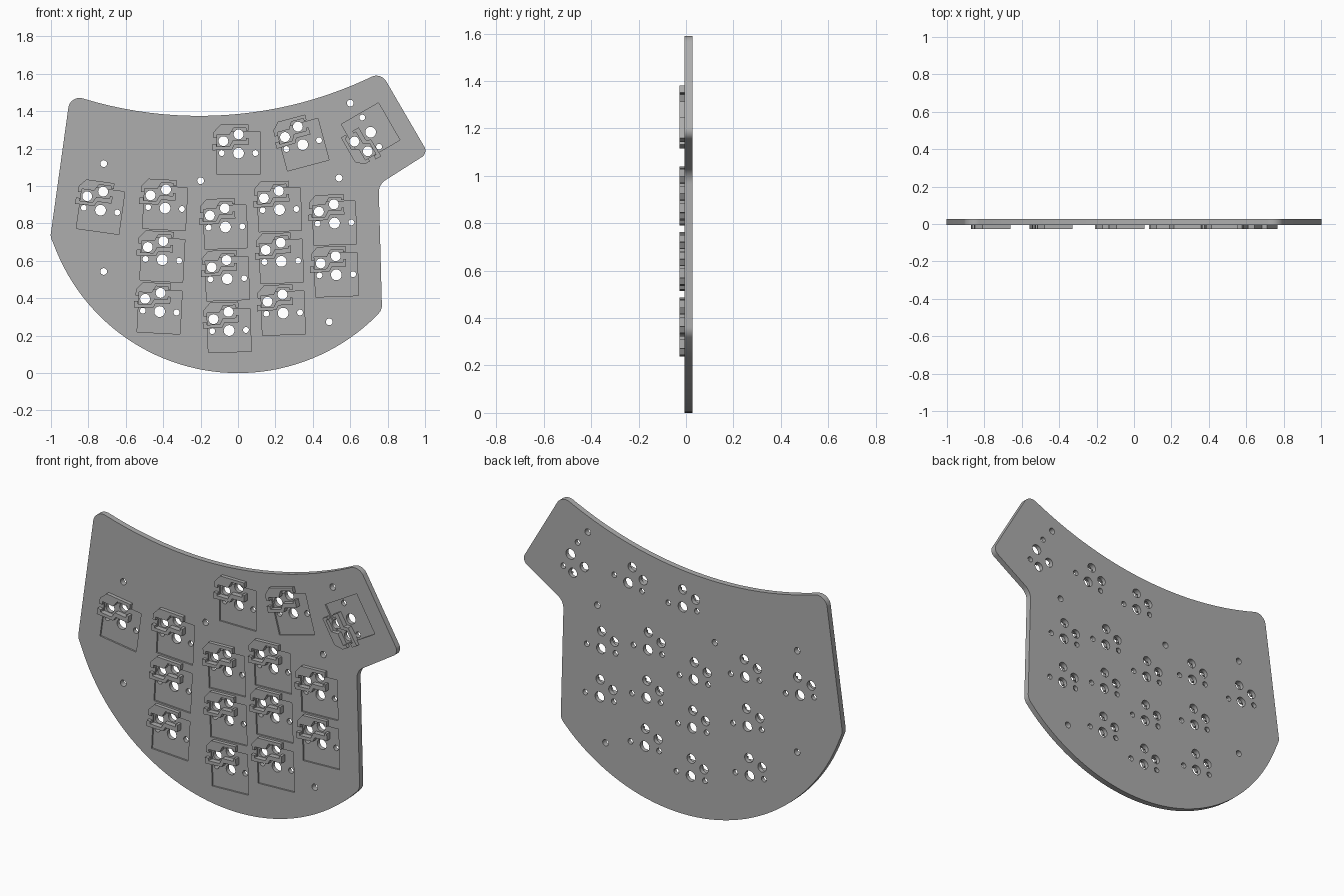
import bpy, bmesh
from math import sin, cos, tan, radians, pi, sqrt, atan2
from mathutils import Vector

if "Cube" in bpy.data.objects:
    bpy.data.objects.remove(bpy.data.objects["Cube"])

FRONT, BACK, TIP = -0.006, 0.0265, -0.0265   # plate front, plate back, holder tip
FLOOR = FRONT + 0.009                        # recess floor
MM = 0.0164

grey = bpy.data.materials.new("plate grey")
grey.use_nodes = True
COLOR = (0.42, 0.42, 0.42, 1)
grey.diffuse_color = COLOR
grey.node_tree.nodes["Principled BSDF"].inputs["Base Color"].default_value = COLOR


def prism(bm, pts, y0, y1):
    """Extrude an outline in the xz plane from y0 to y1."""
    a = [bm.verts.new((x, y0, z)) for x, z in pts]
    b = [bm.verts.new((x, y1, z)) for x, z in pts]
    bm.faces.new(a)
    bm.faces.new(b[::-1])
    for i in range(len(pts)):
        j = (i + 1) % len(pts)
        bm.faces.new((a[j], a[i], b[i], b[j]))


def make(name, bm):
    bmesh.ops.recalc_face_normals(bm, faces=bm.faces)
    me = bpy.data.meshes.new(name)
    bm.to_mesh(me)
    bm.free()
    me.materials.append(grey)
    ob = bpy.data.objects.new(name, me)
    bpy.context.collection.objects.link(ob)
    return ob


def circle(cx, cz, r, n=28):
    return [(cx + r * cos(2 * pi * i / n), cz + r * sin(2 * pi * i / n)) for i in range(n)]


def fillet(prev, corner, nxt, r, n=8):
    """Round a corner between two straight neighbours."""
    c = Vector(corner)
    u, v = (Vector(prev) - c).normalized(), (Vector(nxt) - c).normalized()
    half = u.angle(v) / 2
    t = r / tan(half)
    mid = c + (u + v).normalized() * r / sin(half)
    s, e = c + u * t - mid, c + v * t - mid
    return [tuple(mid + s.lerp(e, i / n).normalized() * r) for i in range(n + 1)]


# Plate outline: concave top arc, angled thumb lobe, round bottom
def top_z(x):
    return 3.505 - sqrt(2.13 ** 2 - (x + 0.206) ** 2)


top_left, top_right = (-0.897, top_z(-0.897)), (0.764, top_z(0.764))
lobe, notch = (1.016, 1.176), (0.752, 1.008)
low_right, low_left = (0.77, 0.337), (-1.003, 0.73)
N = 24
top_arc = [(x, top_z(x)) for x in
           (top_left[0] + (top_right[0] - top_left[0]) * i / N for i in range(1, N))]
R = 1.049
a0, a1 = atan2(low_right[1] - R, low_right[0]), atan2(low_left[1] - R, low_left[0])
a1 -= 2 * pi if a1 > a0 else 0
N = 48
bottom_arc = [(R * cos(a), R + R * sin(a)) for a in
              (a0 + (a1 - a0) * i / N for i in range(2, N - 1))]

outline = (fillet(low_left, top_left, top_arc[0], 0.06) + top_arc
           + fillet(top_arc[-1], top_right, lobe, 0.06)
           + fillet(top_right, lobe, notch, 0.04)
           + fillet(lobe, notch, low_right, 0.075)
           + fillet(notch, low_right, bottom_arc[0], 0.06) + bottom_arc
           + fillet(bottom_arc[-1], low_left, top_left, 0.06))
bm = bmesh.new()
prism(bm, outline, FRONT, BACK)
plate = make("plate", bm)

# Switch positions: x, z, tilt in degrees
keys = [(0.003, 1.176, 0), (0.346, 1.221, 15), (0.709, 1.288, 120), (-0.735, 0.871, -8)]
for x, z, count, tilt in ((-0.39, 0.882, 3, -3), (-0.067, 0.781, 3, 2),
                          (0.222, 0.874, 3, 2), (0.516, 0.802, 2, 2)):
    for row in range(count):
        d = 0.277 * row
        keys.append((x + d * sin(radians(tilt)), z - d * cos(radians(tilt)), tilt))


def place(key, pts):
    """Turn and move millimetre points to a switch position."""
    x, z, tilt = key
    c, s = cos(radians(tilt)), sin(radians(tilt))
    return [(x + MM * (px * c - pz * s), z + MM * (px * s + pz * c)) for px, pz in pts]


def cut(bm):
    cutter = make("cutter", bm)
    cutter.hide_render = True
    mod = plate.modifiers.new("cut", 'BOOLEAN')
    mod.operation, mod.solver, mod.object = 'DIFFERENCE', 'EXACT', cutter
    bpy.context.view_layer.objects.active = plate
    bpy.ops.object.modifier_apply(modifier=mod.name)
    bpy.data.objects.remove(cutter)


# Square switch recesses
bm = bmesh.new()
for k in keys:
    prism(bm, place(k, [(-7, -7), (7, -7), (7, 7), (-7, 7)]), FRONT - 0.05, FLOOR)
cut(bm)

# Switch holes and mounting holes
bm = bmesh.new()
for k in keys:
    for x, z, r in ((0, 0, 1.75), (0, 6.1, 1.6), (-4.95, 3.9, 1.6), (-5.5, 0, 0.95), (5.5, 0, 0.95)):
        prism(bm, place(k, circle(x, z, r)), -0.1, 0.1)
for x, z in ((-0.718, 1.12), (-0.718, 0.543), (-0.2, 1.028), (0.6, 1.443), (0.54, 1.043), (0.488, 0.274)):
    prism(bm, circle(x, z, 0.018), -0.1, 0.1)
cut(bm)

# Socket holders: an upper and a lower wall around each pair of contact holes
upper = [(-8.1, 4.9), (-7, 4.9), (-7, 6), (-2.9, 6), (-1.6, 8.2), (2.4, 8.2), (2.4, 7.4),
         (3.3, 7.4), (3.3, 9.3), (-5.9, 9.3), (-8.1, 6.9)]
lower = [(-8.5, 0.9), (-2.2, 1.1), (-1.4, 2.6), (3.3, 2.6), (3.3, 5), (2.4, 5), (2.4, 4.1),
         (-1.9, 4.1), (-3, 2.1), (-7.2, 2.1), (-7.2, 3), (-8.5, 3)]
for i, k in enumerate(keys):
    bm = bmesh.new()
    for wall in (upper, lower):
        prism(bm, place(k, wall), TIP, FLOOR + 0.001)
    make("socket_holder_%02d" % (i + 1), bm)

bpy.ops.object.select_all(action='DESELECT')
plate.select_set(True)
bpy.ops.object.shade_smooth_by_angle(angle=radians(30))
